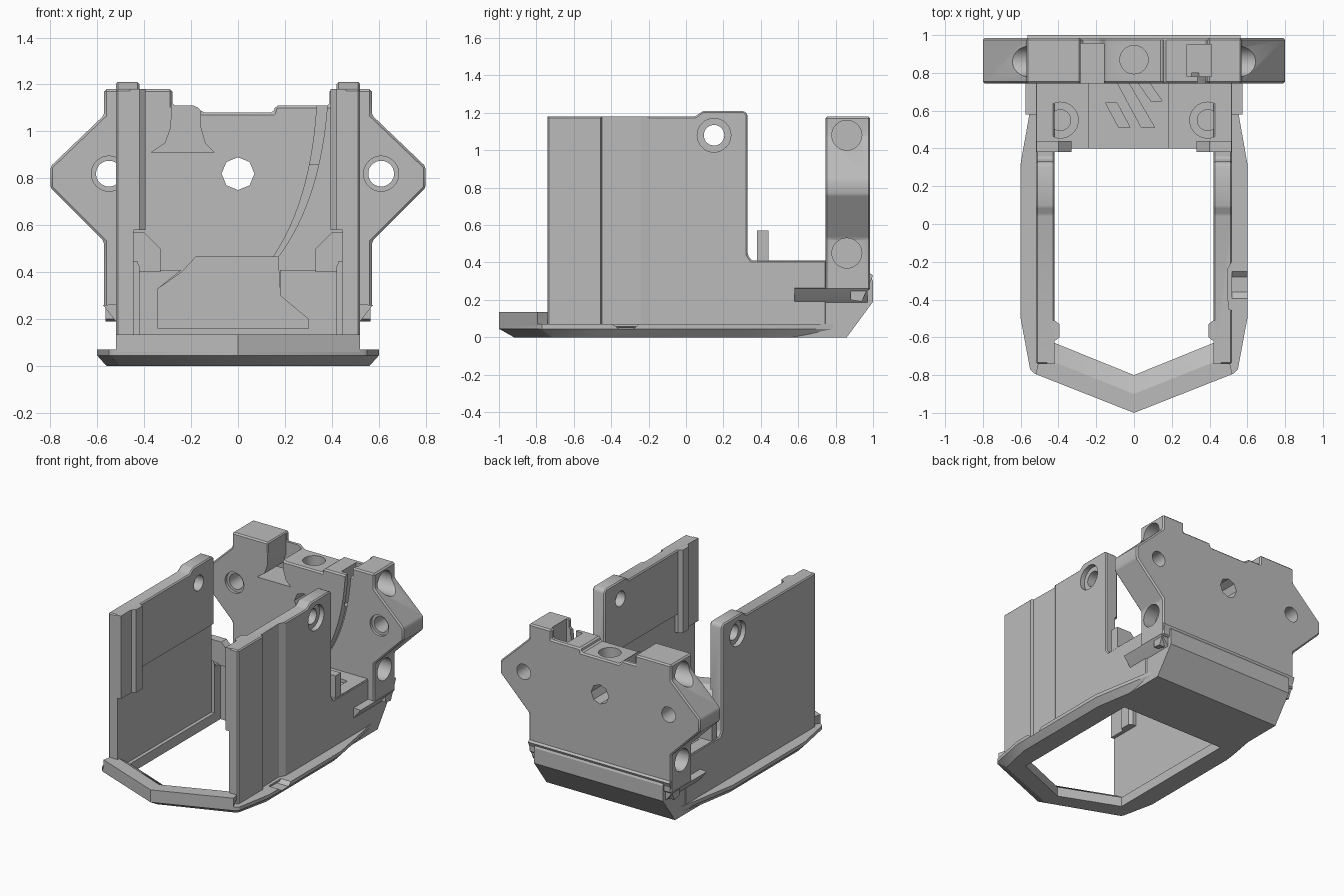
import bpy, bmesh, math
from mathutils import Vector

if "Cube" in bpy.data.objects:
    bpy.data.objects.remove(bpy.data.objects["Cube"])

grey = bpy.data.materials.new("plain_grey")
grey.use_nodes = True
COLOUR = (0.5, 0.5, 0.5, 1)
grey.diffuse_color = COLOUR
grey.node_tree.nodes["Principled BSDF"].inputs["Base Color"].default_value = COLOUR


def loft(name, loops):
    """Closed solid through rings holding the same number of points."""
    bm = bmesh.new()
    rings = [[bm.verts.new(p) for p in ring] for ring in loops]
    n = len(rings[0])
    for a, b in zip(rings, rings[1:]):
        for i in range(n):
            j = (i + 1) % n
            bm.faces.new((a[i], a[j], b[j], b[i]))
    bm.faces.new(rings[0][::-1])
    bm.faces.new(rings[-1])
    bmesh.ops.recalc_face_normals(bm, faces=bm.faces)
    mesh = bpy.data.meshes.new(name)
    bm.to_mesh(mesh)
    bm.free()
    mesh.materials.append(grey)
    ob = bpy.data.objects.new(name, mesh)
    bpy.context.collection.objects.link(ob)
    return ob


def apply(ob, mod):
    with bpy.context.temp_override(object=ob, active_object=ob, selected_objects=[ob]):
        bpy.ops.object.modifier_apply(modifier=mod.name)


def prism(name, pts, axis, lo, hi, bevel=0):
    """Extrude a 2D profile along one axis: x takes (y,z), y takes (x,z), z takes (x,y)."""
    k = "xyz".index(axis)

    def place(p, d):
        v = list(p)
        v.insert(k, d)
        return Vector(v)
    ob = loft(name, [[place(p, d) for p in pts] for d in (lo, hi)])
    if bevel:
        mod = ob.modifiers.new("bevel", "BEVEL")
        mod.width = bevel
        mod.segments = 1
        apply(ob, mod)
    return ob


def rect(a, b, c, d):
    return [(a, c), (b, c), (b, d), (a, d)]


def disc(u, v, r, n=32):
    return [(u + r * math.cos(math.tau * i / n), v + r * math.sin(math.tau * i / n)) for i in range(n)]


def cut(ob, pts, axis, lo, hi):
    """Remove a prism from an object."""
    tool = prism("cutter", pts, axis, min(lo, hi), max(lo, hi))
    tool.hide_render = True
    mod = ob.modifiers.new("cut", "BOOLEAN")
    mod.operation = "DIFFERENCE"
    mod.solver = "EXACT"
    mod.object = tool
    apply(ob, mod)
    bpy.data.objects.remove(tool)


def both(half):
    """Complete a right-hand outline whose first point lies on the centre line."""
    return half + [(-x, y) for x, y in reversed(half) if x > 0]


def flip(pts, s):
    return [(x * s, y) for x, y in pts]


def curve(a, b, c, n=16):
    a, b, c = map(Vector, (a, b, c))
    return [tuple(a.lerp(b, i / n).lerp(b.lerp(c, i / n), i / n)) for i in range(n + 1)]


# Base rim with chamfered underside and a pointed front
full = both([(0, -1), (.53, -.79), (.55, -.77), (.6, -.5), (.6, .32), (.54, .66), (.5, .86)])
low = both([(0, -.92), (.5, -.73), (.51, -.71), (.56, -.48), (.56, .3), (.5, .66), (.49, .86)])
rim = loft("base_rim", [[(x, y, 0) for x, y in low], [(x, y, .045) for x, y in full],
                        [(x, y, .07) for x, y in full]])
opening = both([(0, -.8), (.42, -.63), (.42, .4)])
cut(rim, opening, "z", -.1, .3)
cut(rim, [(-.42, .09), (-.36, .045), (-.28, .045), (-.23, .09)], "x", .485, .7)

# Front lip, sloping down on its inner side
outer = [(-.52, -.795), (0, -1), (.52, -.795)]
lip = loft("front_lip", [
    [(x, y, .06) for x, y in outer + [(.42, -.63), (0, -.8), (-.42, -.63)]],
    [(x, y, .07) for x, y in outer + [(.42, -.63), (0, -.8), (-.42, -.63)]],
    [(x, y, .135) for x, y in outer + [(.5, -.7), (0, -.9), (-.5, -.7)]]])

# Side walls with their ribs, posts and flanges
side = [(-.74, .05), (-.74, 1.18), (.05, 1.18), (.09, 1.21), (.31, 1.21), (.33, 1.19),
        (.33, .44), (.35, .41), (.75, .41), (.75, .05)]
rib = [(.46, -.74), (.42, -.74), (.42, -.62), (.395, -.6), (.395, -.53), (.42, -.51), (.46, -.51)]
for s, label in ((1, "left"), (-1, "right")):
    a, b = sorted((.42 * s, .52 * s))
    wall = prism(label + "_wall", side, "x", a, b, .008)
    cut(wall, rect(-.8, .33, .07, .72), "x", .4 * s, .445 * s)
    cut(wall, disc(.15, 1.08, .055), "x", .3 * s, .6 * s)
    cut(wall, disc(.15, 1.08, .09), "x", .485 * s, .6 * s)
    if s > 0:
        cut(wall, [(.53, -.46), (.5, -.45), (.495, -.24), (.53, -.18)], "z", .07, 1.3)
    prism(label + "_rib", flip(rib, s), "z", .58, 1.18)
    post = [(.33, .4), (.33, .5), (.4, .57), (.515, .57), (.515, .4)]
    prism(label + "_post", flip(post, s), "y", .38, .44)
    prism(label + "_flange", flip([(.5, .17), (.52, .19), (.575, .26), (.5, .265)], s), "y", .58, .97)

# Rear block: bumper slope, floor and the two bolt blocks
block = prism("rear_block", [(.4, 0), (.86, 0), (1, .19), (1, .3), (.98, .34), (.75, .34), (.75, .41), (.4, .41)],
              "x", -.515, .515)
pocket = [(-.34, .16), (-.34, .33), (-.24, .41), (-.24, .5), (.18, .5), (.18, .3), (.3, .2), (.3, .16)]
cut(block, pocket, "y", .3, .86)
for x in (-.39, .39):
    cut(block, disc(x, .55, .055), "z", -.1, .6)
    cut(block, disc(x, .55, .095), "z", .385, .6)
    cut(block, disc(x, .55, .075), "z", -.1, .03)
slits = ([(-.15, .64), (-.09, .64), (-.02, .51), (-.08, .51)],
         [(-.09, .75), (-.03, .75), (.11, .51), (.04, .51)],
         [(.02, .75), (.08, .75), (.15, .65), (.09, .65)])
for slit in slits:
    cut(block, slit, "z", -.1, .3)
prism("rear_bumper_band", [(.88, .2), (.94, .19), (1, .33), (.98, .345), (.88, .345)], "x", -.565, .565)

# Back plate with pointed ears
outline = [(-.57, .25), (-.57, .53), (-.8, .76), (-.8, .85), (-.57, 1.07), (-.57, 1.18),
           (-.28, 1.18), (-.28, 1.11), (-.18, 1.11), (-.15, 1.08), (.15, 1.08), (.16, 1.11),
           (.39, 1.11), (.39, 1.18), (.57, 1.18), (.57, 1.07), (.8, .85), (.8, .76),
           (.57, .53), (.57, .25)]
plate = prism("back_plate", outline, "y", .745, .985, .01)
# Hollow under the plate with a sloping ceiling
cut(plate, [(-.34, .1), (-.34, .33), (-.24, .4), (-.18, .465), (.17, .465), (.18, .3), (.3, .2), (.3, .1)],
    "y", .7, .86)
# Flared recess beside the central boss
cut(plate, [(-.37, .91), (-.31, .95), (-.285, 1.02), (-.28, 1.3), (-.16, 1.3),
            (-.16, 1.02), (-.14, .95), (-.1, .91)], "y", .7, .955)
# Curved cable groove and its exit
groove = curve((.385, 1.2), (.37, .72), (.16, .45)) + curve((.14, .45), (.33, .72), (.34, 1.2))
cut(plate, groove, "y", .7, .8)
cut(plate, rect(.28, .41, .78, .95), "z", .86, 1.3)
# Through holes from front to back, from above and in the sides
cut(plate, disc(0, .82, .07, 8), "y", .6, 1.1)
for x in (-.55, .61):
    cut(plate, disc(x, .82, .055), "y", .6, 1.1)
    cut(plate, disc(x, .82, .075), "y", .6, .765)
cut(plate, disc(0, .87, .075), "z", .93, 1.3)
for s in (-1, 1):
    for z in (.45, 1.08):
        cut(plate, disc(.86, z, .08), "x", .47 * s, .9 * s)

# Shading: smooth round bores, crisp edges
bpy.ops.object.select_all(action="DESELECT")
for ob in bpy.context.collection.objects:
    if ob.type == "MESH":
        ob.select_set(True)
        bpy.context.view_layer.objects.active = ob
bpy.ops.object.shade_smooth_by_angle(angle=math.radians(25))
